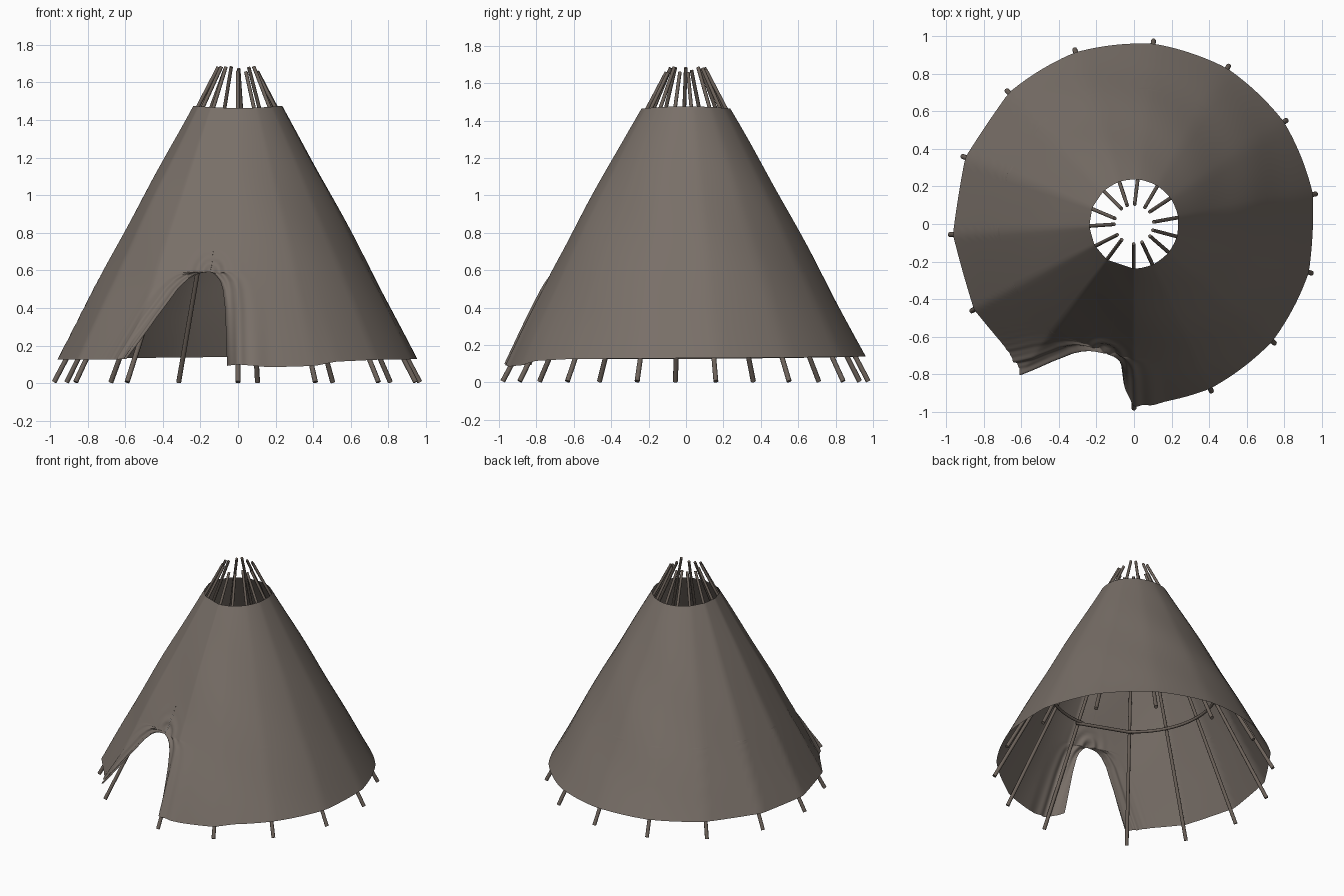
import bpy, bmesh, math, random
from mathutils import Vector

if "Cube" in bpy.data.objects:
    bpy.data.objects.remove(bpy.data.objects["Cube"])

random.seed(4)


def material(name, col):
    m = bpy.data.materials.new(name)
    m.diffuse_color = (*col, 1)
    m.use_nodes = True
    m.node_tree.nodes["Principled BSDF"].inputs["Base Color"].default_value = m.diffuse_color
    return m


hide = material("grey_brown_hide", (0.190, 0.160, 0.138))
wood = material("dark_wood", (0.150, 0.122, 0.102))


def finish(bm, name, mat, angle=40):
    me = bpy.data.meshes.new(name)
    bm.to_mesh(me)
    bm.free()
    ob = bpy.data.objects.new(name, me)
    bpy.context.collection.objects.link(ob)
    me.materials.append(mat)
    bpy.ops.object.select_all(action='DESELECT')
    ob.select_set(True)
    bpy.context.view_layer.objects.active = ob
    bpy.ops.object.shade_smooth_by_angle(angle=math.radians(angle))
    return ob


def rod(name, pts, r0, r1, sides=10):
    """Tapered round rod along a path."""
    bm = bmesh.new()
    rings = []
    for i, p in enumerate(pts):
        t = (pts[min(i + 1, len(pts) - 1)] - pts[max(i - 1, 0)]).normalized()
        u = t.cross(Vector((0.31, 0.17, 0.93))).normalized()
        w = t.cross(u)
        r = r0 + (r1 - r0) * i / (len(pts) - 1)
        rings.append([bm.verts.new(p + r * (math.cos(a) * u + math.sin(a) * w))
                      for a in (2 * math.pi * k / sides for k in range(sides))])
    for A, B in zip(rings, rings[1:]):
        for k in range(sides):
            n = (k + 1) % sides
            bm.faces.new((A[k], A[n], B[n], B[k]))
    bm.faces.new(rings[0][::-1])
    bm.faces.new(rings[-1])
    bmesh.ops.recalc_face_normals(bm, faces=bm.faces)
    return finish(bm, name, wood)


def polar(r, deg, z):
    a = math.radians(deg)
    return Vector((r * math.cos(a), r * math.sin(a), z))


def interp(pts, x):
    if x <= pts[0][0]:
        return pts[0][1]
    for (xa, ya), (xb, yb) in zip(pts, pts[1:]):
        if x <= xb:
            return ya + (yb - ya) * (x - xa) / (xb - xa)
    return pts[-1][1]


# Poles: fourteen, with one wider gap for the doorway
STEP = 323 / 13
pole_angles = [270 + STEP * i for i in range(14)]
for i, a in enumerate(pole_angles):
    top = 1.665 + random.uniform(-0.015, 0.022)
    mid = polar(0.545 + random.uniform(-0.006, 0.003), a, 0.83)
    rod(f"pole_{i + 1}", [polar(0.98, a, 0.006), mid,
                          polar(0.105, a + random.uniform(-6, 6), top)], 0.0135, 0.0095)

# Hoop tied inside the poles, and the bar over the doorway
rod("inner_hoop", [polar(0.585, 268 + 327 * i / 72, 0.70) for i in range(73)], 0.011, 0.011)
p, q = polar(0.59, 233, 0.70), polar(0.59, 270, 0.69)
rod("door_bar", [p + (p - q) * 0.08, q + (q - p) * 0.08], 0.012, 0.012)

# Cover: a sheet swept round the poles from the right door edge to the left one
Z0, Z1, APEX = 0.12, 1.47, 0.592
LEFT = [(0.12, -0.575), (0.35, -0.43), (0.5, -0.325), (0.55, -0.275), (0.575, -0.235),
        (0.587, -0.195), (APEX, -0.15)]
RIGHT = [(0.12, -0.068), (0.4, -0.075), (0.5, -0.085), (0.545, -0.098), (0.575, -0.12),
         (0.587, -0.135), (APEX, -0.15)]


def cone_r(z):
    v = (z - Z0) / (Z1 - Z0)
    return 0.965 + (0.238 - 0.965) * v + 0.012 * math.sin(math.pi * v)


def edge_angle(table, z):
    zz = min(z, APEX)
    return 270 + math.degrees(math.asin(interp(table, zz) / cone_r(zz)))


def panel_factor(deg):
    """Flattening of the cover between neighbouring poles."""
    t = (deg - 270) % 360
    if t > 323:
        lo, span, weight = 323, 37, 1.0
    else:
        i = int(t / STEP - 1e-9)
        lo, span = i * STEP, STEP
        weight = 0.85 if i >= 9 else (0.6 if i == 3 else 0.3)
    off = math.radians(t - lo - span / 2)
    flat = math.cos(math.radians(span / 2)) / math.cos(off)
    return 1 + (flat - 1) * weight


HEM = [(262, 0.085), (270, 0.10), (280, 0.085), (295, 0.092), (303, 0.115), (320, 0.125),
       (450, 0.14), (540, 0.125), (585, 0.125), (594, 0.13)]
rows = [Z0 + (0.5 - Z0) * i / 18 for i in range(18)]
rows += [0.5 + (APEX - 0.5) * (1 - (1 - i / 12) ** 2) for i in range(13)]
rows += [APEX + 0.15 * (i / 10) ** 1.3 for i in range(1, 11)]
rows += [0.742 + (Z1 - 0.742) * i / 16 for i in range(1, 17)]
COLS = 210

bm = bmesh.new()
grid = []
for z in rows:
    a0, a1 = edge_angle(RIGHT, z), edge_angle(LEFT, z) + 360
    v = (z - Z0) / (Z1 - Z0)
    low = max(0.0, 1 - (z - Z0) / (APEX - Z0))
    line = []
    for c in range(COLS + 1):
        t = c / COLS
        s = t - 0.9 * math.sin(2 * math.pi * t) / (2 * math.pi)
        ang = a0 + (a1 - a0) * s
        base = cone_r(z)
        up = max(0.0, z - APEX)
        right = s < 0.5
        arc = math.radians(ang - a0 if right else a1 - ang) * base
        d = math.hypot(arc, up)
        r = base * panel_factor(ang)
        # gathered folds that follow the door edge
        wave = math.sin(2 * math.pi * d / 0.075 + 0.6)
        side = 1 if up > 0 else min(1.0, (APEX - z) / 0.08)
        r += 0.012 * math.exp(-(d / 0.09) ** 2) * (wave + 0.5)
        if not right:
            r += 0.020 * low ** 0.5 * math.exp(-(d / 0.11) ** 2)
            r += 0.006 * low * math.exp(-d / 0.1) * math.sin(2 * math.pi * d / 0.035)
        else:
            # right edge curls in past the door pole
            r -= 0.13 * low ** 0.8 * max(0.0, 1 - arc / 0.062) ** 1.3
            r += 0.008 * low * math.exp(-(arc - 0.17) ** 2 / 0.002)
        # faint loose ripples in the hide
        r += 0.003 * math.sin(math.radians(ang) * 5 + z * 9) * math.sin(math.pi * v)
        zz = z + (interp(HEM, ang) - Z0) * (1 - v) ** 6
        zz += 0.006 * v ** 10 * math.cos(math.radians(ang * 2))
        line.append(bm.verts.new(polar(r, ang, zz)))
    grid.append(line)
for A, B in zip(grid, grid[1:]):
    for c in range(COLS):
        bm.faces.new((A[c], A[c + 1], B[c + 1], B[c]))
# close the seam above the doorway
seam = [line[k] for line, z in zip(grid, rows) if z >= APEX - 1e-6 for k in (0, COLS)]
bmesh.ops.remove_doubles(bm, verts=seam, dist=0.0008)
finish(bm, "hide_cover", hide, 60)
